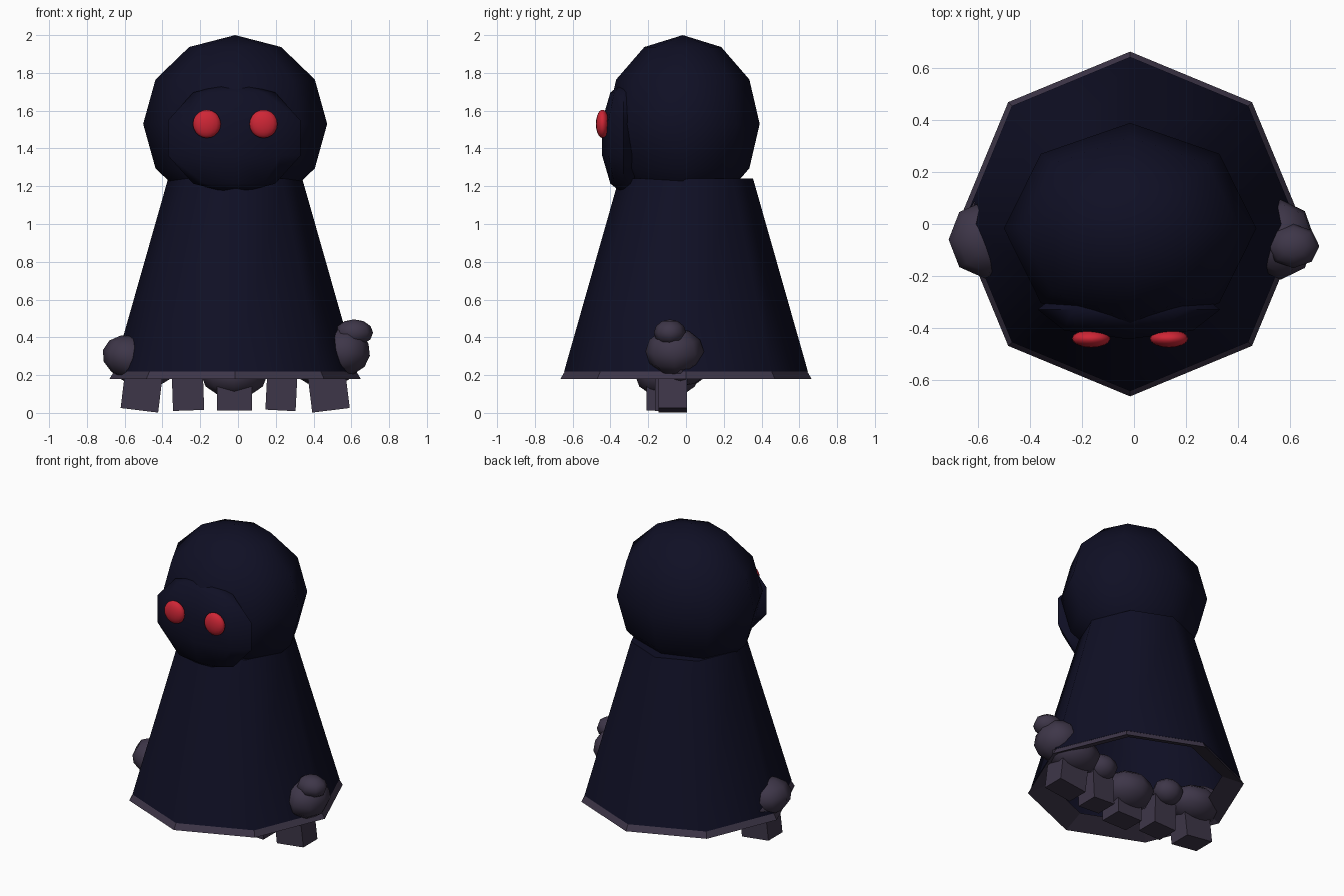
import bpy, bmesh, math
from mathutils import Matrix, Euler

if "Cube" in bpy.data.objects:
    bpy.data.objects.remove(bpy.data.objects["Cube"])


def material(name, rgb):
    m = bpy.data.materials.new(name)
    m.diffuse_color = (*rgb, 1)
    m.use_nodes = True
    m.node_tree.nodes["Principled BSDF"].inputs["Base Color"].default_value = m.diffuse_color
    return m


NAVY = material("midnight cloth", (0.0048, 0.0048, 0.018))
PLUM = material("dusky plum", (0.048, 0.037, 0.066))
RED = material("glowing red", (0.62, 0.019, 0.036))
CX = -0.015  # centre line of the figure


def finish(name, bm, mat, smooth=None):
    bmesh.ops.recalc_face_normals(bm, faces=bm.faces)
    mesh = bpy.data.meshes.new(name)
    bm.to_mesh(mesh)
    bm.free()
    mesh.materials.append(mat)
    ob = bpy.data.objects.new(name, mesh)
    bpy.context.collection.objects.link(ob)
    if smooth:
        bpy.ops.object.select_all(action='DESELECT')
        ob.select_set(True)
        bpy.context.view_layer.objects.active = ob
        bpy.ops.object.shade_smooth_by_angle(angle=math.radians(smooth))
    return ob


def ball(name, loc, radii, mat, segs=8, rings=6, rot=(0, 0, 0)):
    bm = bmesh.new()
    turn = Euler([math.radians(a) for a in rot]).to_matrix().to_4x4()
    bmesh.ops.create_uvsphere(bm, u_segments=segs, v_segments=rings, radius=1,
                              matrix=Matrix.Translation(loc) @ turn @ Matrix.Diagonal((*radii, 1)))
    return finish(name, bm, mat, 80)


def box(name, loc, size, mat, tilt=0):
    bm = bmesh.new()
    bmesh.ops.create_cube(bm, size=1, matrix=Matrix.Translation(loc)
                          @ Matrix.Rotation(math.radians(tilt), 4, 'Y')
                          @ Matrix.Diagonal((*size, 1)))
    return finish(name, bm, mat)


def lathe(name, profile, mat, closed=False, cap=False, smooth=None):
    """Eight-sided turned shape from (radius, height) points."""
    bm = bmesh.new()
    rings = [[bm.verts.new((CX + r * math.cos(i * math.pi / 4),
                            r * math.sin(i * math.pi / 4), z)) for i in range(8)]
             for r, z in profile]
    pairs = list(zip(rings, rings[1:]))
    if closed:
        pairs.append((rings[-1], rings[0]))
    for a, b in pairs:
        for i in range(8):
            j = (i + 1) % 8
            bm.faces.new((a[i], a[j], b[j], b[i]))
    if cap:
        bm.faces.new(rings[-1])
    return finish(name, bm, mat, smooth)


# Robe, open underneath, and its hem
lathe("robe", [(0.645, 0.22), (0.355, 1.24)], NAVY, cap=True, smooth=60)
lathe("hem", [(0.665, 0.18), (0.64, 0.222), (0.53, 0.24)], PLUM, closed=True)

# Hooded head and face
ball("hood", (CX, -0.017, 1.53), (0.487, 0.407, 0.47), NAVY)
ball("face", (CX - 0.005, -0.33, 1.455), (0.37, 0.12, 0.298), NAVY, rings=5)
for side, label in ((-1, "left"), (1, "right")):
    ball(label + "_eye", (CX + side * 0.15, -0.442, 1.53), (0.074, 0.035, 0.075), RED, 16, 10)

# Hands poking through the robe
ball("left_hand", (-0.575, -0.06, 0.295), (0.145, 0.15, 0.115), PLUM, rot=(0, 15, 0))
ball("right_hand", (0.565, -0.06, 0.325), (0.135, 0.155, 0.125), PLUM, rot=(0, 10, 0))
ball("right_thumb", (0.615, -0.085, 0.425), (0.1, 0.085, 0.07), PLUM)

# Rounded masses under the robe
ball("left_haunch", (-0.49, -0.02, 0.25), (0.18, 0.15, 0.11), PLUM)
ball("right_haunch", (0.46, -0.03, 0.25), (0.18, 0.15, 0.11), PLUM)
ball("belly", (-0.02, -0.1, 0.2), (0.175, 0.17, 0.12), PLUM)
ball("left_knee", (-0.27, 0.0, 0.25), (0.1, 0.09, 0.08), PLUM)
ball("right_knee", (0.23, -0.03, 0.25), (0.1, 0.09, 0.08), PLUM)

# Row of block feet
FEET = [(-0.51, -0.07, 0.2, 7), (-0.265, -0.09, 0.165, -2), (-0.018, -0.135, 0.185, 0),
        (0.23, -0.09, 0.16, 3), (0.48, -0.07, 0.2, -7)]
for n, (x, y, width, tilt) in enumerate(FEET, 1):
    box("foot_%d" % n, (x, y, 0.113), (width, 0.15, 0.2), PLUM, tilt)
